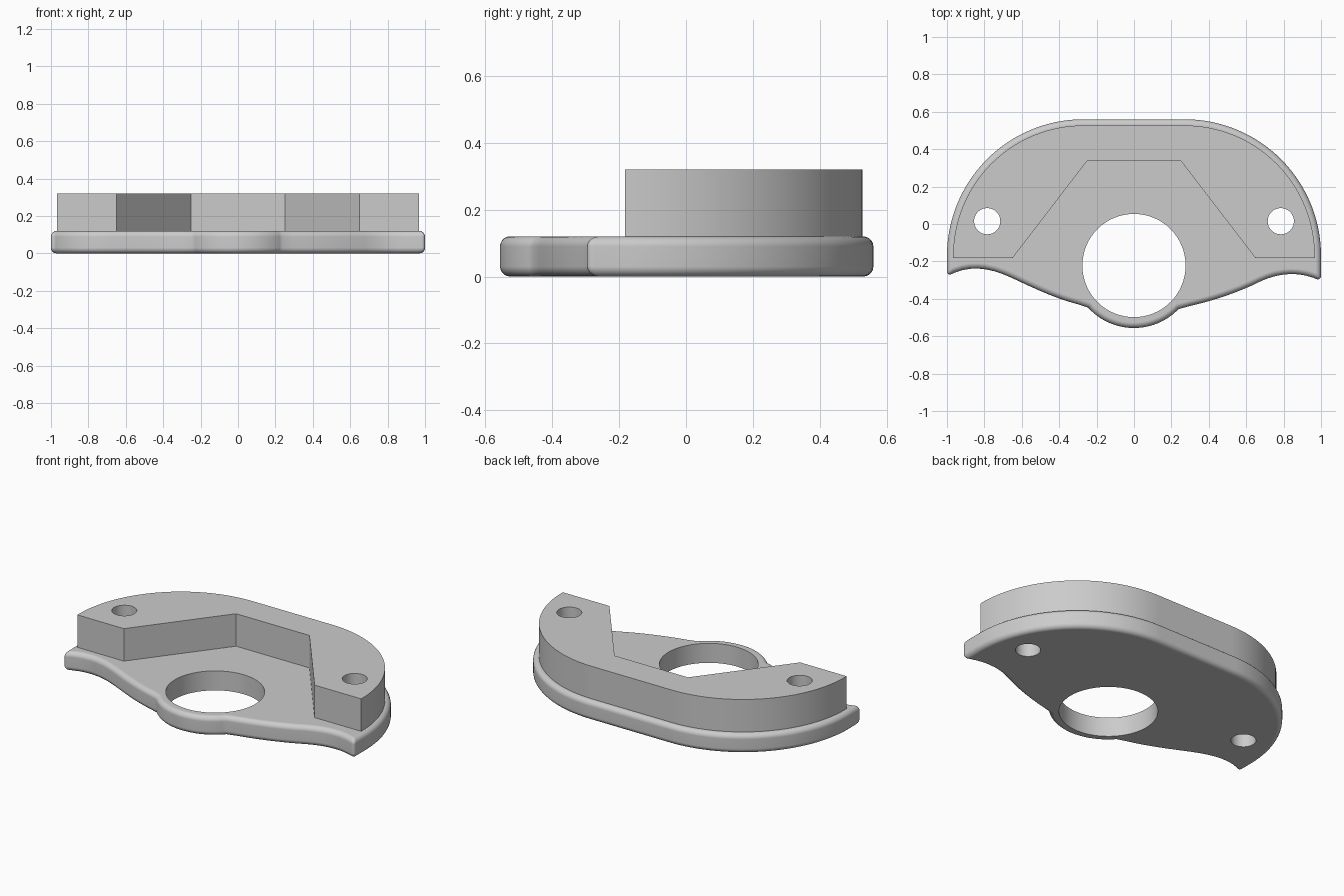
import bpy, bmesh, math
from mathutils import Vector

if "Cube" in bpy.data.objects:
    bpy.data.objects.remove(bpy.data.objects["Cube"], do_unlink=True)

GREY = (0.6, 0.6, 0.6, 1)
mat = bpy.data.materials.new("light grey")
mat.use_nodes = True
mat.diffuse_color = GREY
mat.node_tree.nodes["Principled BSDF"].inputs["Base Color"].default_value = GREY


def arc(cx, cy, r, start, end, n):
    """Points along a circular arc, angles in degrees."""
    angles = [math.radians(start + (end - start) * i / n) for i in range(n + 1)]
    return [(cx + r * math.cos(a), cy + r * math.sin(a)) for a in angles]


def bezier(a, b, c, d, n=8):
    """Points along a cubic curve, without its last point."""
    a, b, c, d = map(Vector, (a, b, c, d))
    pts = []
    for i in range(n):
        t = i / n
        s = 1 - t
        pts.append(tuple(a * s**3 + b * 3 * s * s * t + c * 3 * s * t * t + d * t**3))
    return pts


def prism(name, outline, z0, z1, rounding=0, corners=()):
    """Extruded outline; rims and chosen vertical corners can be rounded."""
    bm = bmesh.new()
    face = bm.faces.new([bm.verts.new((x, y, z0)) for x, y in outline])
    res = bmesh.ops.extrude_face_region(bm, geom=[face])
    top = [g for g in res["geom"] if isinstance(g, bmesh.types.BMVert)]
    bmesh.ops.translate(bm, verts=top, vec=(0, 0, z1 - z0))
    bmesh.ops.recalc_face_normals(bm, faces=bm.faces[:])
    if rounding:
        def wanted(e):
            a, b = (v.co for v in e.verts)
            return abs(a.z - b.z) < 1e-5 or any(
                (a.xy - Vector(c)).length < 1e-4 for c in corners)
        bmesh.ops.bevel(bm, geom=[e for e in bm.edges if wanted(e)], offset=rounding,
                        segments=5, profile=0.5, affect='EDGES', clamp_overlap=False)
    mesh = bpy.data.meshes.new(name)
    bm.to_mesh(mesh)
    bm.free()
    mesh.materials.append(mat)
    obj = bpy.data.objects.new(name, mesh)
    bpy.context.collection.objects.link(obj)
    return obj


def drill(obj, holes):
    """Cut round through holes, then shade the part."""
    bpy.ops.object.select_all(action='DESELECT')
    bpy.context.view_layer.objects.active = obj
    obj.select_set(True)
    for x, y, r in holes:
        cutter = prism("hole_cutter", arc(x, y, r, 0, 360, 64)[:-1], -0.2, 0.6)
        cutter.hide_render = True
        mod = obj.modifiers.new("hole", 'BOOLEAN')
        mod.operation = 'DIFFERENCE'
        mod.solver = 'EXACT'
        mod.object = cutter
        bpy.ops.object.modifier_apply(modifier=mod.name)
        bpy.data.objects.remove(cutter, do_unlink=True)
    bpy.ops.object.shade_smooth_by_angle(angle=math.radians(30))
    weighted = obj.modifiers.new("clean shading", 'WEIGHTED_NORMAL')
    weighted.keep_sharp = True


SHOULDER_X, SHOULDER_Y = 0.27, -0.17
bolt_holes = [(side * 0.785, 0.015, 0.07) for side in (-1, 1)]

# Base plate: domed back, pointed ends, wavy front with a round lobe
right_tip, left_tip = (1.0, -0.305), (-1.0, -0.28)
right_wave = (bezier(right_tip, (0.89, -0.25), (0.78, -0.26), (0.68, -0.305))
              + bezier((0.68, -0.305), (0.55, -0.37), (0.4, -0.42), (0.235, -0.452)))
left_wave = (bezier(left_tip, (-0.89, -0.217), (-0.78, -0.23), (-0.66, -0.285))
             + bezier((-0.66, -0.285), (-0.52, -0.35), (-0.4, -0.41), (-0.245, -0.442)))
plate_outline = (arc(SHOULDER_X, SHOULDER_Y, 0.73, 90, 0, 32)
                 + right_wave
                 + arc(0, -0.225, 0.331, -44, -138, 24)
                 + left_wave[::-1]
                 + arc(-SHOULDER_X, SHOULDER_Y, 0.73, 180, 90, 32))
plate = prism("base_plate", plate_outline, 0, 0.12, 0.03, (right_tip, left_tip))
drill(plate, bolt_holes + [(0, -0.222, 0.276)])

# Raised block: same dome set inwards, with an angular front recess
block_outline = (arc(SHOULDER_X, SHOULDER_Y, 0.697, 90, -1, 32)
                 + [(0.65, -0.183), (0.25, 0.338), (-0.25, 0.338), (-0.65, -0.183)]
                 + arc(-SHOULDER_X, SHOULDER_Y, 0.697, 181, 90, 32))
block = prism("raised_block", block_outline, 0.12, 0.32)
drill(block, bolt_holes)
